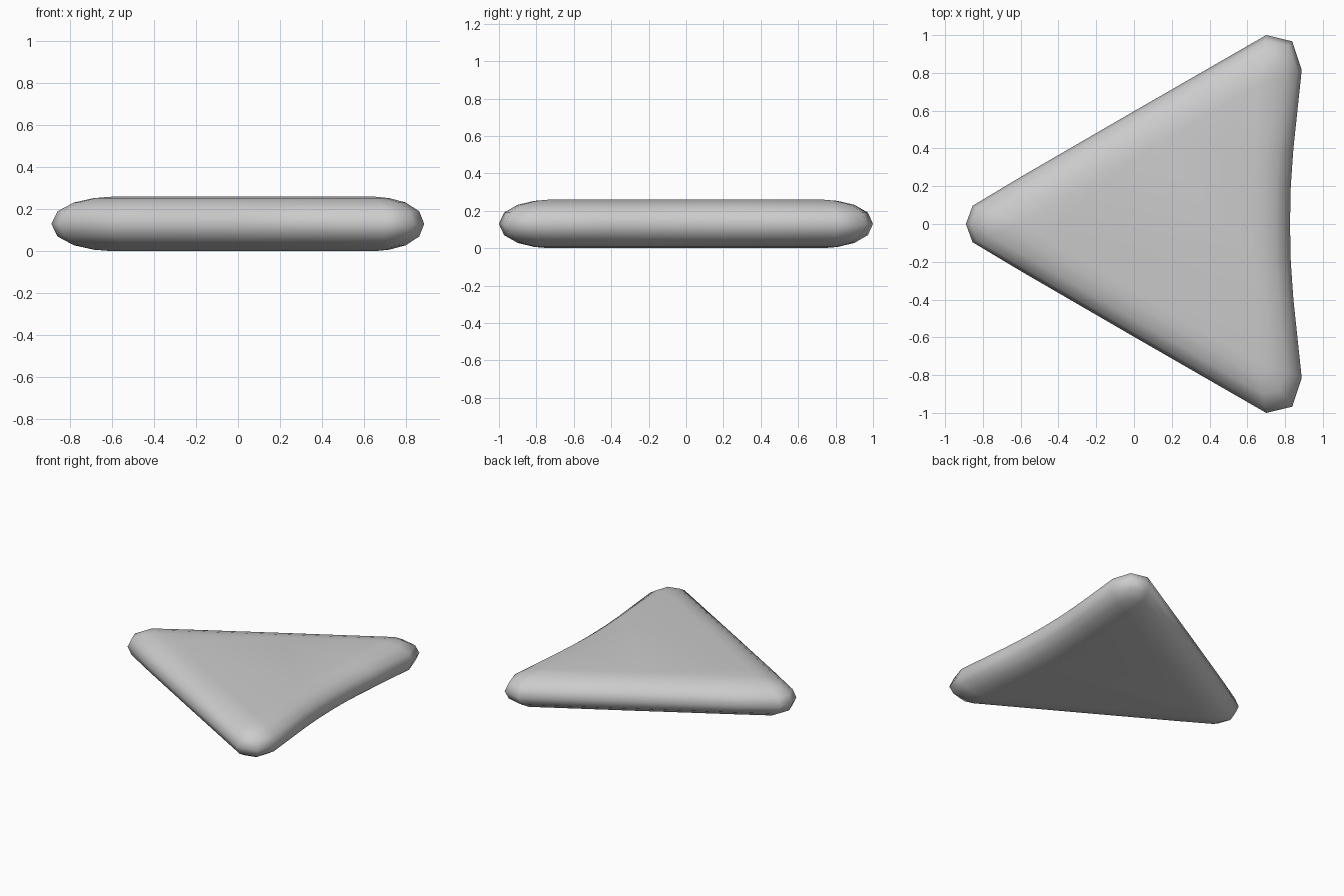
import bpy, bmesh

cube = bpy.data.objects.get("Cube")
if cube:
    bpy.data.objects.remove(cube, do_unlink=True)

# Half outline: widest edge of the pad, paired with the rim of its flat face
tip, corner = (-0.60, 0.0), (0.65, 0.73)
half = [
    ((-0.89, 0.0), tip), ((-0.855, 0.096), tip), ((-0.588, 0.256), (-0.48, 0.07)),
    ((0.0, 0.597), (0.10, 0.41)),
    ((0.70, 1.0), corner), ((0.838, 0.967), corner), ((0.888, 0.815), corner),
    ((0.844, 0.40), (0.637, 0.36)), ((0.83, 0.20), (0.625, 0.18)), ((0.826, 0.0), (0.62, 0.0)),
]
mirrored = [((o[0], -o[1]), (i[0], -i[1])) for o, i in half[-2:0:-1]]
outline = half + mirrored

# Rounded edge section: share of the way inward, height from the middle
section = [(0.0, 0.0), (0.10, 0.06), (0.37, 0.102), (0.70, 0.123), (1.0, 0.13)]
profile = [(t, -h) for t, h in section[::-1]] + section[1:]
mid = 0.13

# Loft the rings, then close top and bottom
bm = bmesh.new()
rings = []
for t, h in profile:
    rings.append([bm.verts.new((o[0] + (i[0] - o[0]) * t, o[1] + (i[1] - o[1]) * t, mid + h))
                  for o, i in outline])
count = len(outline)
for low, high in zip(rings, rings[1:]):
    for a in range(count):
        b = (a + 1) % count
        bm.faces.new((low[a], high[a], high[b], low[b]))
bmesh.ops.remove_doubles(bm, verts=bm.verts[:], dist=0.0005)
rim = [e for e in bm.edges if e.is_boundary]
bmesh.ops.holes_fill(bm, edges=rim, sides=0)
bmesh.ops.recalc_face_normals(bm, faces=bm.faces[:])

mesh = bpy.data.meshes.new("triangular_pad")
bm.to_mesh(mesh)
bm.free()
mesh.shade_smooth()
pad = bpy.data.objects.new("triangular_pad", mesh)
bpy.context.collection.objects.link(pad)

# Plain grey surface
grey = bpy.data.materials.new("light_grey")
grey.use_nodes = True
colour = (0.6, 0.6, 0.6, 1.0)
grey.diffuse_color = colour
grey.node_tree.nodes["Principled BSDF"].inputs["Base Color"].default_value = colour
mesh.materials.append(grey)
